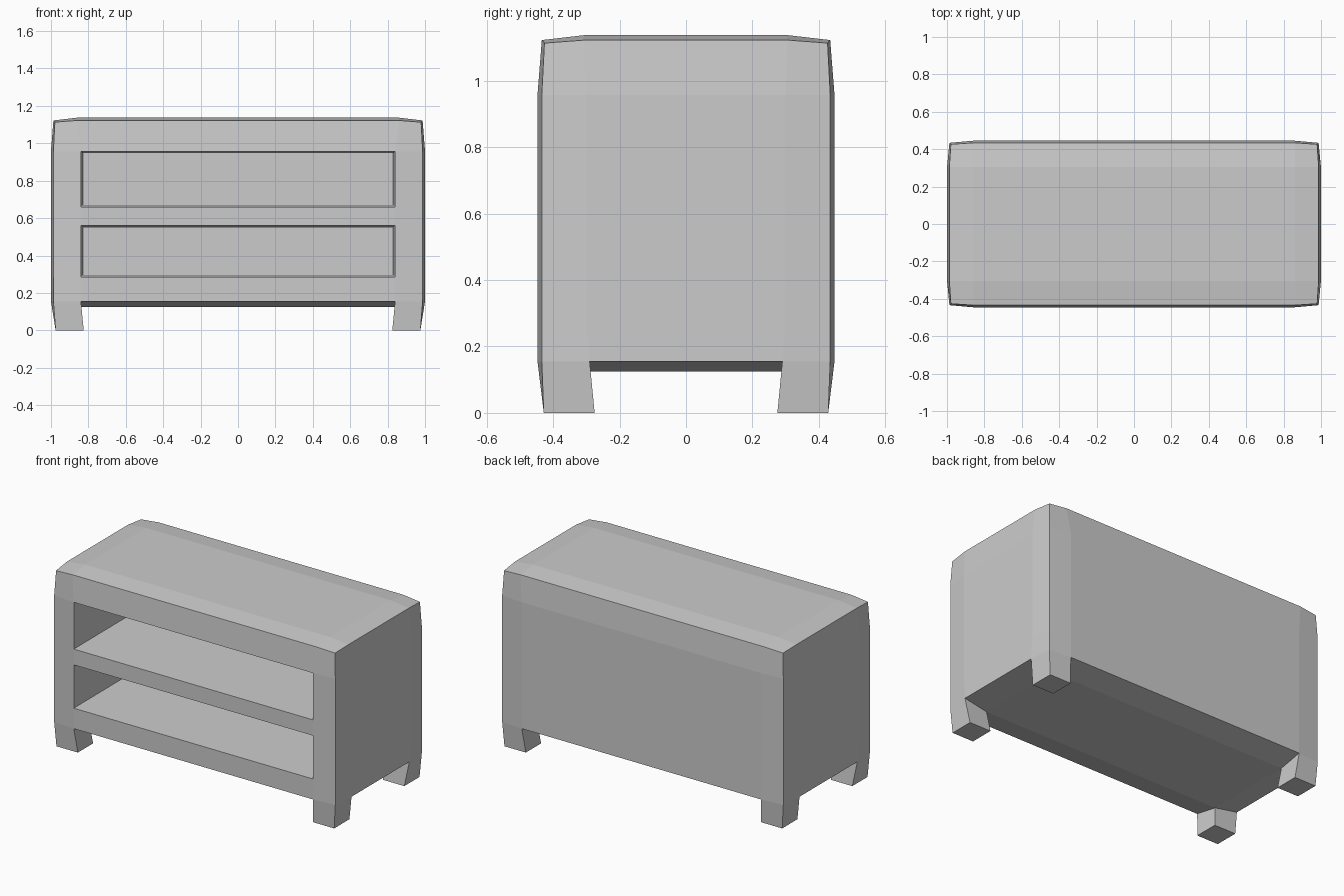
import bpy, bmesh

if "Cube" in bpy.data.objects:
    bpy.data.objects.remove(bpy.data.objects["Cube"])

# Low-poly cabinet with softly bulged faces, built on one shared lattice of cells
Z = [0.0, 0.155, 0.285, 0.56, 0.66, 0.957, 1.137]      # layer heights
INNER_X = [0.825, 0.84, 0.84, 0.84, 0.84, 0.84, 0.86]  # inner columns per layer
INNER_Y = [0.275, 0.29, 0.30, 0.30, 0.30, 0.30, 0.305]
HALF_X, HALF_Y = 1.0, 0.447
PULL = [0, 0, 0.013, 0.021]                            # inset on faces, edges, corners
CAVITY_BACK, TAPER = 0.37, 0.01


def position(i, j, k):
    """Lattice point, with edges and corners pulled in to bulge the faces."""
    ex, ey, top = i in (0, 3), j in (0, 3), k == 6
    sx, sy = (-1 if i < 2 else 1), (-1 if j < 2 else 1)
    n = ex + ey + top
    x = HALF_X - PULL[n] if ex else INNER_X[k]
    y = HALF_Y - PULL[n] if ey else INNER_Y[k]
    z = Z[k] - (PULL[n] * 1.15 if top else 0)
    if k == 0:                                         # feet taper inwards
        x = 0.975 if ex else x
        y = 0.428 if ey else y
    elif k == 1 and n == 0:                            # sagging underside
        z = 0.125
    elif n == 0:                                       # open shelf interior
        y = CAVITY_BACK if sy > 0 else y
        t = TAPER * (sy * y + HALF_Y) / (CAVITY_BACK + HALF_Y)
        x -= t
        z += t if k in (2, 4) else -t
    return sx * x, sy * y, z


def solid(i, j, k):
    if not (0 <= i < 3 and 0 <= j < 3 and 0 <= k < 6):
        return False
    if k == 0:                                         # four corner legs
        return i != 1 and j != 1
    return not (k in (2, 4) and i == 1 and j < 2)      # two open shelves


bm = bmesh.new()
verts = {}


def vert(p):
    if p not in verts:
        verts[p] = bm.verts.new(position(*p))
    return verts[p]


# Skin every cell side that borders empty space
for i in range(3):
    for j in range(3):
        for k in range(6):
            if not solid(i, j, k):
                continue
            for axis in range(3):
                for side in (0, 1):
                    cell = [i, j, k]
                    cell[axis] += 2 * side - 1
                    if solid(*cell):
                        continue
                    u, v = (axis + 1) % 3, (axis + 2) % 3
                    quad = []
                    for a, b in ((0, 0), (1, 0), (1, 1), (0, 1)):
                        p = [i, j, k]
                        p[axis] += side
                        p[u] += a
                        p[v] += b
                        quad.append(vert(tuple(p)))
                    bm.faces.new(quad if side else quad[::-1])

mesh = bpy.data.meshes.new("cabinet")
bm.to_mesh(mesh)
bm.free()
cabinet = bpy.data.objects.new("cabinet", mesh)
bpy.context.collection.objects.link(cabinet)
